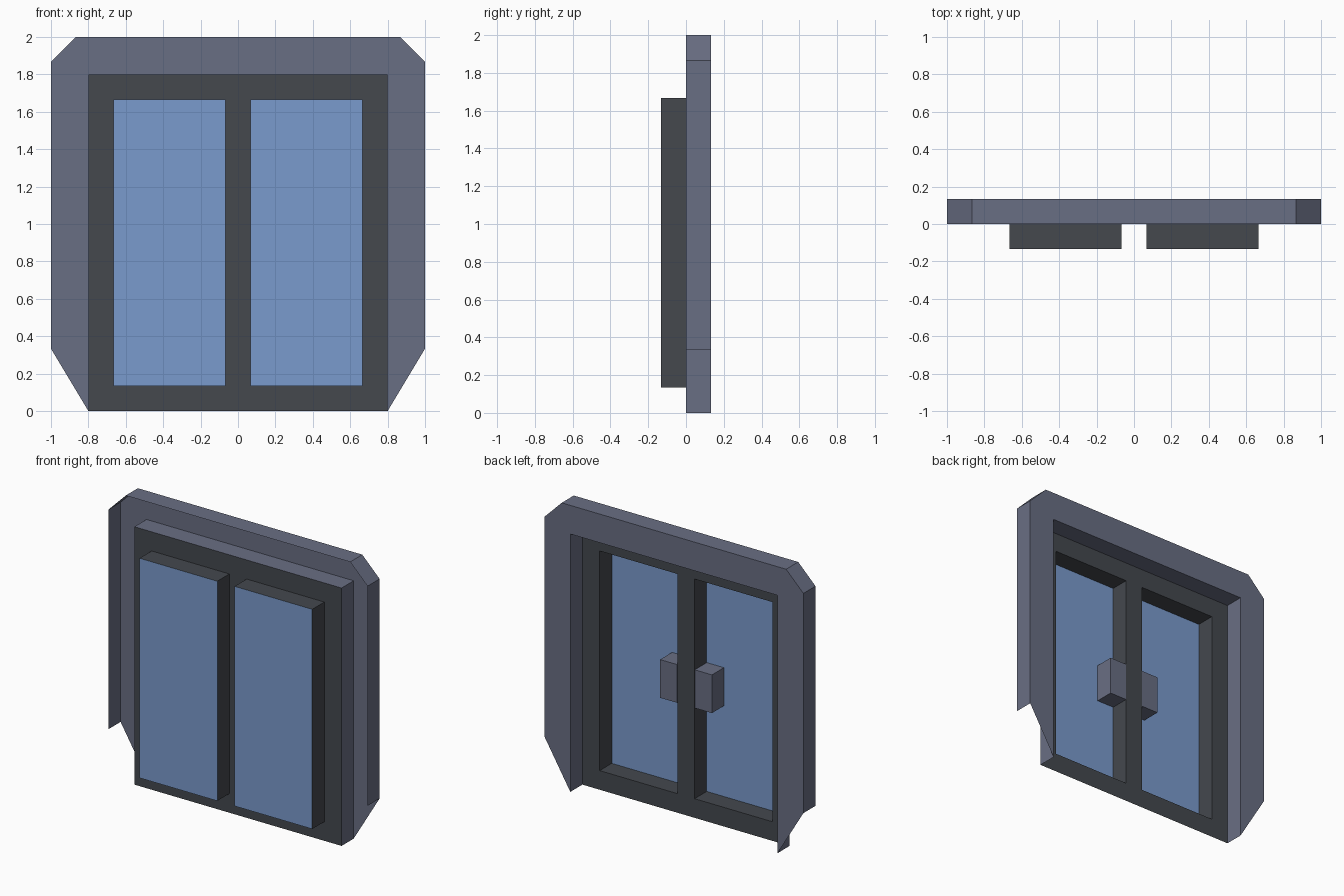
import bpy
import bmesh

cube = bpy.data.objects.get("Cube")
if cube:
    bpy.data.objects.remove(cube, do_unlink=True)


def material(name, rgb):
    mat = bpy.data.materials.new(name)
    mat.use_nodes = True
    color = (*rgb, 1)
    mat.diffuse_color = color
    mat.node_tree.nodes["Principled BSDF"].inputs["Base Color"].default_value = color
    return mat


GREY = material("slate grey", (0.141, 0.156, 0.227))
DARK = material("dark charcoal", (0.058, 0.065, 0.076))
BLUE = material("glass blue", (0.195, 0.328, 0.61))

U = 2 / 15           # basic module: depth, bevel and border width
INNER, OUTER = 0.8, 1.0
HEAD, TOP = 1.8, 2.0


def add_object(name, bm, mat):
    mesh = bpy.data.meshes.new(name)
    bm.to_mesh(mesh)
    bm.free()
    mesh.materials.append(mat)
    obj = bpy.data.objects.new(name, mesh)
    bpy.context.collection.objects.link(obj)
    return obj


def plate(bm, points, y):
    """Flat polygon in the xz plane, counterclockwise points face the front."""
    return bm.faces.new([bm.verts.new((x, y, z)) for x, z in points])


def band(bm, points, y0, y1, closed=False):
    """Ribbon that sweeps an outline from y0 to y1, facing outwards."""
    front = [bm.verts.new((x, y0, z)) for x, z in points]
    back = [bm.verts.new((x, y1, z)) for x, z in points]
    for i in range(len(points) - (not closed)):
        j = (i + 1) % len(points)
        bm.faces.new((front[i], back[i], back[j], front[j]))


def rect(x0, x1, z0, z1):
    return [(x0, z0), (x1, z0), (x1, z1), (x0, z1)]


def mirrored(half):
    return half + [(-x, z) for x, z in reversed(half)]


# Surround: back plate, outer rim and the lining of the opening
outer = mirrored([(OUTER, 1 / 3), (OUTER, TOP - U), (OUTER - U, TOP)])
opening = mirrored([(INNER, 0), (INNER, HEAD)])
bm = bmesh.new()
face = plate(bm, [(INNER, 0)] + outer + [(-INNER, 0), (-INNER, HEAD), (INNER, HEAD)], U)
face.normal_flip()
band(bm, outer, 0, U)
band(bm, opening, 0, U)
add_object("surround", bm, GREY)

# Door frame: flat grid with the two door openings left out
near, far = U / 2, INNER - U
xs = [-INNER, -far, -near, near, far, INNER]
zs = [0, U, HEAD - U, HEAD]
bm = bmesh.new()
for i in range(len(xs) - 1):
    for k in range(len(zs) - 1):
        if not (k == 1 and i in (1, 3)):
            plate(bm, rect(xs[i], xs[i + 1], zs[k], zs[k + 1]), 0)
bmesh.ops.remove_doubles(bm, verts=bm.verts, dist=0.0001)
add_object("door_frame", bm, DARK)

# Doors: projecting casing, glass at its front, handle block behind the glass
for side, x0, x1 in (("left", near, far), ("right", -far, -near)):
    outline = rect(x0, x1, U, HEAD - U)
    bm = bmesh.new()
    band(bm, outline, -U, 0, closed=True)
    add_object(side + "_door_casing", bm, DARK)

    bm = bmesh.new()
    plate(bm, outline, -U)
    add_object(side + "_door_glass", bm, BLUE)

    sign = 1 if side == "left" else -1
    h0, h1 = sorted((sign * (near + 0.001), sign * (near + U)))
    grip = rect(h0, h1, HEAD / 2 - U, HEAD / 2 + U)
    bm = bmesh.new()
    band(bm, grip, -U + 0.001, 0, closed=True)
    plate(bm, grip, 0).normal_flip()
    add_object(side + "_door_handle", bm, GREY)
